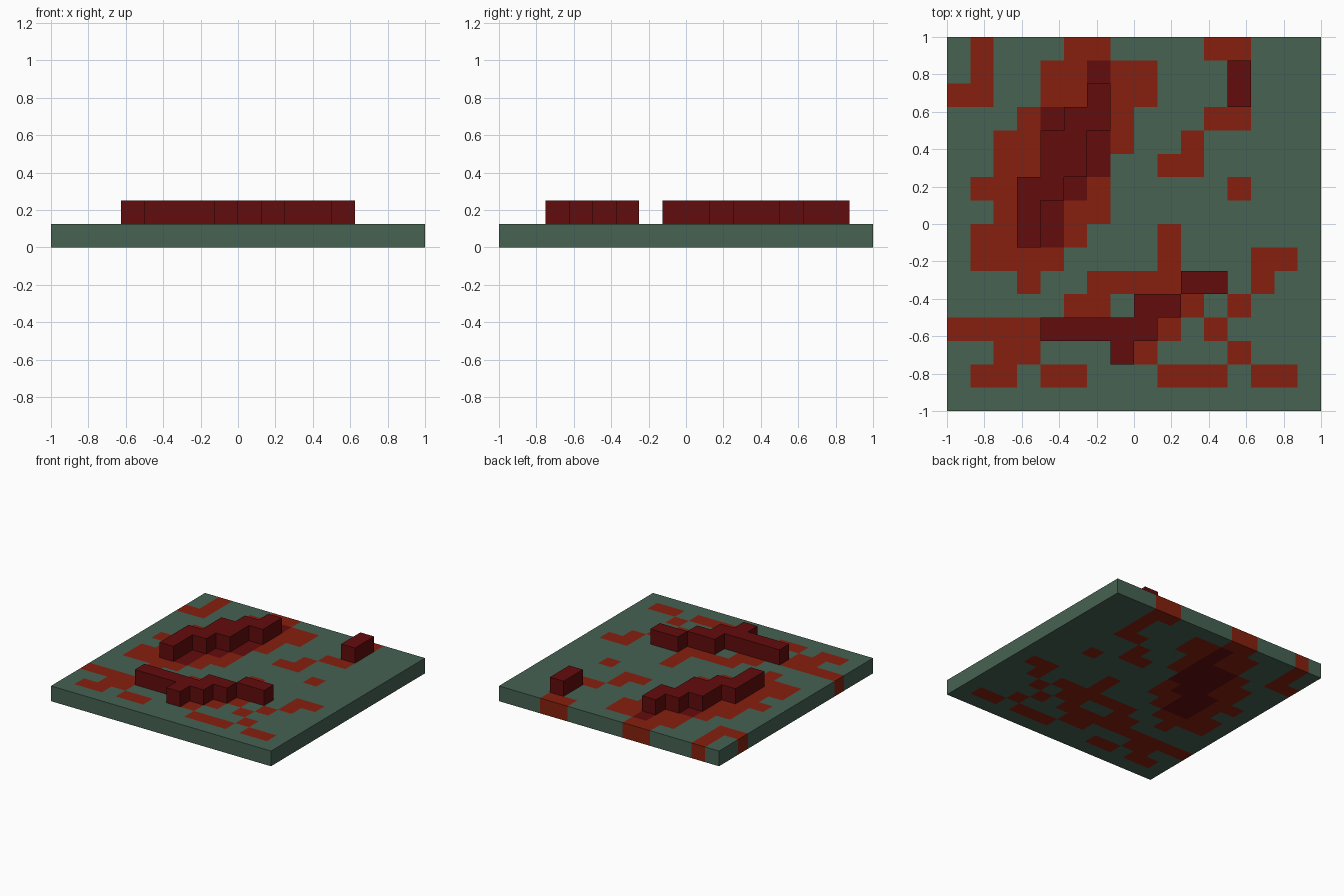
import bpy
import bmesh

cube = bpy.data.objects.get("Cube")
if cube:
    bpy.data.objects.remove(cube)

N = 16
CELL = 2 / N

# Plan, back row first: . moss, r rust, d flat crimson,
# W west ridge, S and s south ridge (on rust, on moss), E east block
PLAN = """
.r...rr....rr...
.r..rrdrr...E...
rr..rrWrr...E...
...rdWWr...rr...
..rrWWdr..r.....
..rrWWd..rr.....
.rrWWdr.....r...
..rWdrr.........
.rrWdr...r......
.rrrr....r...rr.
...r..rrrrSS.r..
.....rr.sSr.r...
rrrrSSSSSr.r....
..rr...Sr...r...
.rr.rr...rrr.rr.
................
""".split()


def material(name, color):
    mat = bpy.data.materials.new(name)
    mat.use_nodes = True
    mat.diffuse_color = (*color, 1)
    bsdf = next(n for n in mat.node_tree.nodes if n.type == "BSDF_PRINCIPLED")
    bsdf.inputs["Base Color"].default_value = (*color, 1)
    bsdf.inputs["Roughness"].default_value = 0.9
    return mat


moss = material("moss green", (0.061, 0.122, 0.084))
rust = material("rust red", (0.238, 0.0145, 0.0045))
crimson = material("dark crimson", (0.127, 0.0037, 0.0037))


def key_at(face):
    c = face.calc_center_median()
    return PLAN[int((1 - c.y) / CELL)][int((c.x + 1) / CELL)]


def slab(name, keys, top, mats, slot):
    """Slab one cell thick made of the plan cells whose letter is in keys."""
    bm = bmesh.new()
    bmesh.ops.create_grid(bm, x_segments=N, y_segments=N, size=1)
    unused = [f for f in bm.faces if key_at(f) not in keys]
    bmesh.ops.delete(bm, geom=unused, context="FACES")
    for f in bm.faces:
        f.material_index = slot(key_at(f))
    for v in bm.verts:
        v.co.z = top
    mesh = bpy.data.meshes.new(name)
    bm.to_mesh(mesh)
    bm.free()
    for m in mats:
        mesh.materials.append(m)
    obj = bpy.data.objects.new(name, mesh)
    bpy.context.collection.objects.link(obj)
    solid = obj.modifiers.new("thickness", "SOLIDIFY")
    solid.thickness = CELL
    solid.offset = -1


# Patchwork ground, coloured right through
ground_slot = {".": 0, "s": 0, "d": 2, "W": 2}
slab("ground", ".rdWSsE", CELL, [moss, rust, crimson],
     lambda k: ground_slot.get(k, 1))

# Raised blocks standing on the ground
for name, keys in (("west_ridge", "W"), ("south_ridge", "Ss"), ("east_block", "E")):
    slab(name, keys, 2 * CELL, [crimson], lambda k: 0)
